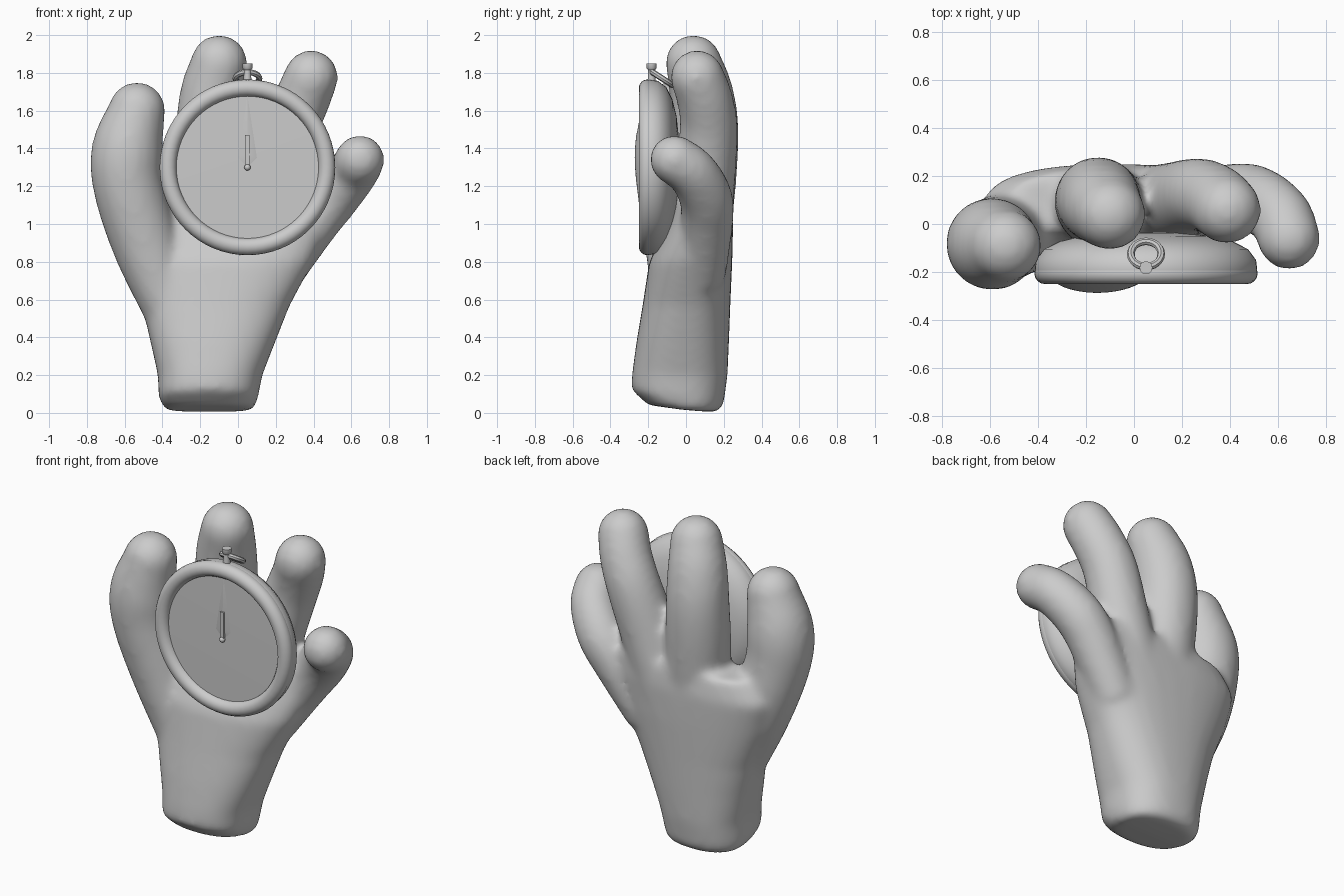
import bpy, bmesh, math
from mathutils import Vector, Matrix

if "Cube" in bpy.data.objects:
    bpy.data.objects.remove(bpy.data.objects["Cube"])


def finish(name, bm, angle=40):
    bmesh.ops.recalc_face_normals(bm, faces=bm.faces)
    me = bpy.data.meshes.new(name)
    bm.to_mesh(me)
    bm.free()
    ob = bpy.data.objects.new(name, me)
    bpy.context.collection.objects.link(ob)
    bpy.ops.object.select_all(action='DESELECT')
    ob.select_set(True)
    bpy.context.view_layer.objects.active = ob
    bpy.ops.object.shade_smooth_by_angle(angle=math.radians(angle))
    return ob


def loft(bm, rings):
    """Skin a list of vertex-position rings and cap both ends."""
    vr = [[bm.verts.new(p) for p in r] for r in rings]
    n = len(vr[0])
    for a, b in zip(vr, vr[1:]):
        for i in range(n):
            j = (i + 1) % n
            bm.faces.new((a[i], a[j], b[j], b[i]))
    bm.faces.new(vr[0][::-1])
    bm.faces.new(vr[-1])


def catmull(pts, steps=5):
    """Smooth interpolation through the given tuples."""
    P = [Vector(p) for p in pts]
    P = [2 * P[0] - P[1]] + P + [2 * P[-1] - P[-2]]
    out = []
    for a, b, c, d in zip(P, P[1:], P[2:], P[3:]):
        for s in range(steps):
            t = s / steps
            out.append(0.5 * (2 * b + (c - a) * t + (2 * a - 5 * b + 4 * c - d) * t * t
                              + (3 * b - a - 3 * c + d) * t ** 3))
    return out + [P[-2]]


def finger(bm, pts, n=20):
    """Round tube through (x, y, z, radius) with a domed tip."""
    path = catmull(pts)
    cs = [Vector(p[:3]) for p in path]
    rs = [p[3] for p in path]
    rings = []

    def ring(c, t, r):
        u = Vector((0, 1, 0)).cross(t).normalized()
        v = t.cross(u)
        ang = [math.tau * k / n for k in range(n)]
        rings.append([c + r * (math.cos(a) * u + math.sin(a) * v) for a in ang])

    for i, c in enumerate(cs):
        t = (cs[min(i + 1, len(cs) - 1)] - cs[max(i - 1, 0)]).normalized()
        ring(c, t, rs[i])
    for k in range(1, 7):
        a = math.radians(14.5 * k)
        ring(cs[-1] + t * rs[-1] * math.sin(a), t, rs[-1] * math.cos(a))
    loft(bm, rings)


def revolve(bm, profile, mat, segs=64, closed=False):
    """Revolve (radius, height) points about local z, placed by mat."""
    rows = []
    for r, h in profile:
        if r == 0:
            rows.append([bm.verts.new(mat @ Vector((0, 0, h)))] * segs)
        else:
            rows.append([bm.verts.new(mat @ Vector((r * math.cos(math.tau * k / segs),
                         r * math.sin(math.tau * k / segs), h))) for k in range(segs)])
    pairs = list(zip(rows, rows[1:])) + ([(rows[-1], rows[0])] if closed else [])
    for a, b in pairs:
        for i in range(segs):
            j = (i + 1) % segs
            bm.faces.new(list(dict.fromkeys((a[i], a[j], b[j], b[i]))))


def circle(R, r, h=0, n=12):
    return [(R + r * math.cos(math.tau * k / n), h + r * math.sin(math.tau * k / n))
            for k in range(n)]


# Hand: wrist and palm as a lofted rounded section (x0, x1, y0, y1, z, front lift)
hand = bmesh.new()
sections = [(-.38, .08, -.20, .17, .014, .14), (-.42, .105, -.29, .2, .065, .2),
            (-.425, .13, -.285, .22, .2, .05), (-.465, .2, -.262, .228, .38, 0),
            (-.51, .275, -.23, .235, .57, 0), (-.595, .4, -.195, .245, .8, 0),
            (-.63, .48, -.1, .25, 1.0, 0), (-.52, .5, -.05, .235, 1.13, 0)]
rings = []
for x0, x1, y0, y1, z, lift in sections:
    ring = []
    for k in range(32):
        a = math.tau * k / 32
        c, s = [math.copysign(abs(f(a)) ** .82, f(a)) for f in (math.cos, math.sin)]
        y = (y0 + y1) / 2 + (y1 - y0) / 2 * s
        ring.append(Vector(((x0 + x1) / 2 + (x1 - x0) / 2 * c, y, z - lift * min(y, .08))))
    rings.append(ring)
loft(hand, rings)

# Four digits
finger(hand, [(-.34, -.03, .5, .14), (-.485, -.04, .88, .178), (-.58, -.075, 1.2, .188),
              (-.585, -.085, 1.4, .19), (-.535, -.09, 1.6, .152)])
finger(hand, [(-.1, .06, .85, .17), (-.14, .08, 1.2, .185), (-.15, .1, 1.5, .18),
              (-.135, .08, 1.7, .17), (-.1, .04, 1.852, .15)])
finger(hand, [(.06, .08, .85, .16), (.17, .095, 1.2, .165), (.27, .12, 1.5, .155),
              (.34, .1, 1.66, .149), (.387, .06, 1.777, .144)])
finger(hand, [(.2, .08, .72, .13), (.39, .11, 1.0, .14), (.5, .105, 1.14, .142),
              (.605, .035, 1.27, .135), (.645, -.06, 1.34, .132)])
hand_ob = finish("hand", hand)
rm = hand_ob.modifiers.new("Fuse", 'REMESH')
rm.mode = 'VOXEL'
rm.voxel_size = .022
rm.use_smooth_shade = True
sm = hand_ob.modifiers.new("Soften", 'SMOOTH')
sm.factor = .5
sm.iterations = 12

# Pocket dial: domed case and rim, local z pointing to the front (-y)
dial = Matrix.Translation((.05, 0, 1.3)) @ Matrix.Rotation(math.radians(90), 4, 'X')
bm = bmesh.new()
revolve(bm, [(0, .035), (.15, .037), (.27, .05), (.36, .072), (.425, .105), (.458, .15),
             (.463, .19), (.46, .21), (.38, .212), (0, .212)], dial)
finish("dial_case", bm)
bm = bmesh.new()
revolve(bm, circle(.42, .045, .205, 16), dial, closed=True)
finish("dial_rim", bm)

# Needle: thin ridged diamond with a raised central bar
bm = bmesh.new()
out = [bm.verts.new((.05 + x, -.214, z)) for x, z in ((0, 1.3), (.05, 1.35), (0, 1.68), (-.05, 1.35))]
ridge = bm.verts.new((.05, -.225, 1.37))
for i in range(4):
    bm.faces.new((out[i], out[(i + 1) % 4], ridge))
bm.faces.new(out[::-1])
bmesh.ops.create_cube(bm, size=1, matrix=Matrix.Translation((.05, -.222, 1.385))
                      @ Matrix.Diagonal((.024, .016, .17, 1)))
finish("needle", bm, 20)

# Needle pivot
bm = bmesh.new()
bmesh.ops.create_uvsphere(bm, u_segments=12, v_segments=8, radius=.017,
                          matrix=Matrix.Translation((.05, -.225, 1.3)))
finish("needle_pivot", bm)

# Crown knob on its stem
bm = bmesh.new()
revolve(bm, [(0, 1.74), (.022, 1.74), (.018, 1.815), (.027, 1.826), (.027, 1.85), (0, 1.85)],
        Matrix.Translation((.05, -.182, 0)), 12)
finish("crown", bm)

# Tilted hanging ring
bm = bmesh.new()
revolve(bm, circle(.063, .016, 0, 8),
        Matrix.Translation((.05, -.125, 1.77)) @ Matrix.Rotation(math.radians(-33), 4, 'X'),
        24, closed=True)
finish("hanging_ring", bm)
